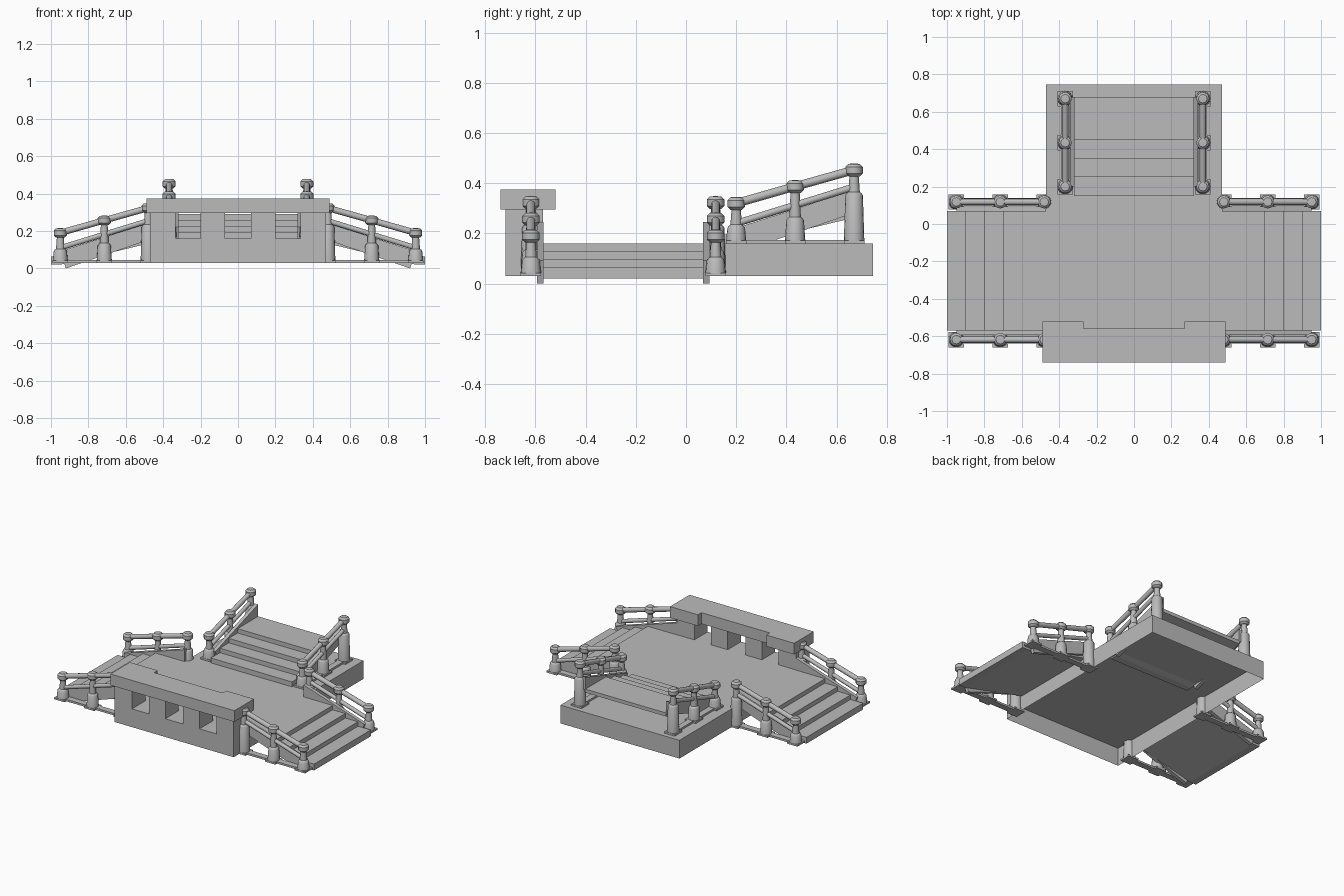
import bpy, bmesh, math
from mathutils import Matrix, Vector

cube = bpy.data.objects.get("Cube")
if cube:
    bpy.data.objects.remove(cube, do_unlink=True)

GREY = (0.5, 0.5, 0.5, 1)
stone = bpy.data.materials.new("stone_grey")
stone.use_nodes = True
stone.diffuse_color = GREY
stone.node_tree.nodes["Principled BSDF"].inputs["Base Color"].default_value = GREY


def finish(bm, name, matrix=Matrix(), smooth=False):
    bmesh.ops.recalc_face_normals(bm, faces=bm.faces)
    me = bpy.data.meshes.new(name)
    bm.to_mesh(me)
    bm.free()
    me.materials.append(stone)
    ob = bpy.data.objects.new(name, me)
    ob.matrix_world = matrix
    bpy.context.collection.objects.link(ob)
    if smooth:
        bpy.ops.object.select_all(action='DESELECT')
        ob.select_set(True)
        bpy.context.view_layer.objects.active = ob
        bpy.ops.object.shade_smooth_by_angle(angle=math.radians(40))
    return ob


def prism(name, profile, to_point, a, b, matrix=Matrix(), open_start=False):
    """Extrude a 2D profile from a to b; to_point maps (p, q, depth) to 3D."""
    bm = bmesh.new()
    rings = [[bm.verts.new(to_point(p, q, d)) for p, q in profile] for d in (a, b)]
    n = len(profile)
    for i in range(n):
        j = (i + 1) % n
        bm.faces.new((rings[0][i], rings[0][j], rings[1][j], rings[1][i]))
    if not open_start:
        bm.faces.new(rings[0])
    bm.faces.new(rings[1])
    return finish(bm, name, matrix)


def plan(x, y, z):
    return (x, y, z)


def side(u, z, y):
    return (u, y, z)


def rect(x0, x1, y0, y1):
    return [(x0, y0), (x1, y0), (x1, y1), (x0, y1)]


def rod(name, start, end, radius, matrix):
    start, end = Vector(start), Vector(end)
    d = end - start
    bm = bmesh.new()
    place = Matrix.Translation((start + end) / 2) @ d.to_track_quat('Z', 'Y').to_matrix().to_4x4()
    bmesh.ops.create_cone(bm, cap_ends=True, segments=12, radius1=radius,
                          radius2=radius, depth=d.length, matrix=place)
    return finish(bm, name, matrix, True)


def lathe(name, profile, matrix, segments=16):
    bm = bmesh.new()
    verts = [bm.verts.new((r, 0, z)) for r, z in profile]
    edges = [bm.edges.new(pair) for pair in zip(verts, verts[1:])]
    bmesh.ops.spin(bm, geom=verts + edges, cent=(0, 0, 0), axis=(0, 0, 1),
                   angle=math.tau, steps=segments)
    bmesh.ops.remove_doubles(bm, verts=bm.verts, dist=0.0001)
    return finish(bm, name, matrix, True)


# Main platform: hollow underneath, with a narrower landing at the back
prism("platform", rect(-0.47, 0.47, -0.72, 0.745), plan, 0.03, 0.16, open_start=True)

# Front parapet: four piers leaving three openings, and a stepped cap
for sign in (-1, 1):
    for x0, x1 in ((0.07, 0.2), (0.333, 0.47)):
        prism("parapet_pier", rect(*sorted((sign * x0, sign * x1)), -0.72, -0.57),
              plan, 0.16, 0.30)
cap = [(-0.49, -0.74), (0.49, -0.74), (0.49, -0.52), (0.27, -0.52),
       (0.27, -0.56), (-0.27, -0.56), (-0.27, -0.52), (-0.49, -0.52)]
prism("parapet_cap", cap, plan, 0.295, 0.375)

RUN = 0.235          # spacing of posts along a flight
RAIL_Y = 0.368       # railing line from the flight centre
COLUMNS = (0.07, 0.10, 0.20)
HEADS = (0.16, 0.227, 0.293)


def post(u, y, column, head, matrix):
    m = matrix @ Matrix.Translation((u, y, 0))
    prism("post_foot", rect(-0.041, 0.041, -0.041, 0.041), plan, 0, 0.012, m)
    lathe("post_column", [(0, 0.005), (0.041, 0.005), (0.035, column - 0.008),
                          (0.03, column), (0.023, column + 0.005),
                          (0.018, head - 0.02), (0, head - 0.02)], m)
    lathe("post_head", [(0, head - 0.026), (0.022, head - 0.026),
                        (0.035, head - 0.014), (0.035, head + 0.012),
                        (0.023, head + 0.024), (0, head + 0.026)], m, 12)


def flight(name, matrix):
    # Steps with a sloping underside
    outline = [(-0.05, -0.01)]
    for i, top in enumerate((0.035, 0.067, 0.099, 0.13)):
        outline += [(-0.05 + 0.1 * i, top), (0.05 + 0.1 * i, top)]
    outline[-1] = (0.48, 0.13)
    outline += [(0.48, 0.105), (0, -0.01)]
    prism(name + "_steps", outline, side, -0.32, 0.32, matrix)

    string = [(0.03, -0.03), (0.48, 0.125), (0.48, 0.215), (0, 0.062)]
    for s in (-1, 1):
        y = s * RAIL_Y
        # Sloping side board
        prism(name + "_side_board", string, side, s * 0.318, s * 0.343, matrix)
        # Posts
        for i in range(3):
            post(i * RUN, y, COLUMNS[i], HEADS[i], matrix)
        # Hand rails between the post heads, thin rails and ground bars
        for i in range(2):
            u0, u1 = i * RUN, (i + 1) * RUN
            rod(name + "_hand_rail", (u0, y, HEADS[i]), (u1, y, HEADS[i + 1]), 0.017, matrix)
        rod(name + "_middle_rail", (0, y, 0.08), (2 * RUN, y, 0.225), 0.014, matrix)
        prism(name + "_ground_bar", rect(0, 2 * RUN, y - 0.022, y + 0.022),
              plan, 0, 0.014, matrix)


# Three flights: left and right leading down, back leading up
for name, origin, turn in (("right_stair", (-0.95, -0.25, 0.03), 0),
                           ("left_stair", (0.95, -0.25, 0.03), math.pi),
                           ("back_stair", (0, 0.2, 0.16), math.pi / 2)):
    flight(name, Matrix.Translation(origin) @ Matrix.Rotation(turn, 4, 'Z'))
